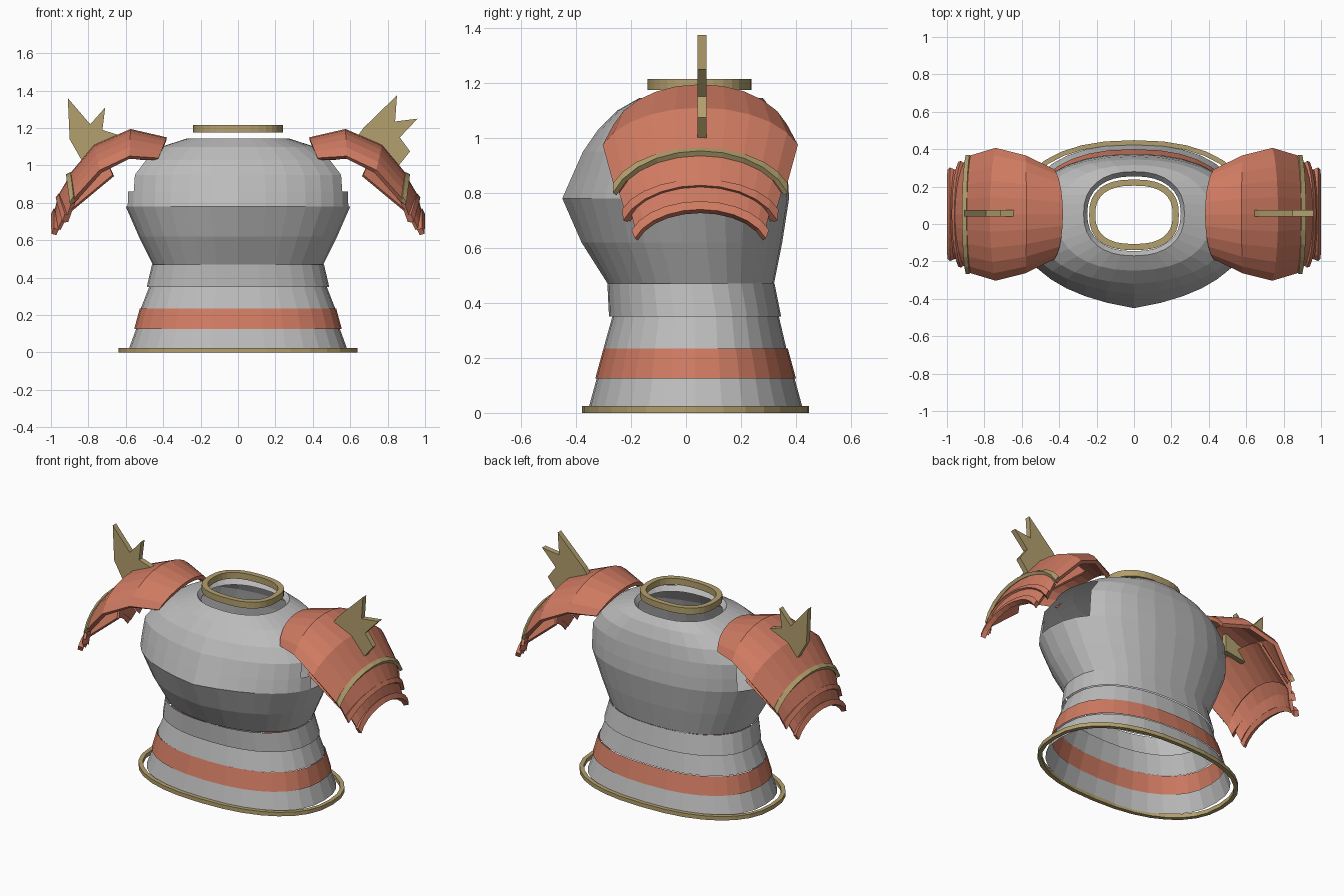
import bpy
import bmesh
from math import sin, cos, pi, radians

if "Cube" in bpy.data.objects:
    bpy.data.objects.remove(bpy.data.objects["Cube"])


def material(name, rgb):
    m = bpy.data.materials.new(name)
    m.use_nodes = True
    m.diffuse_color = (*rgb, 1)
    m.node_tree.nodes["Principled BSDF"].inputs["Base Color"].default_value = (*rgb, 1)
    return m


STEEL = material("steel grey", (0.5, 0.5, 0.5))
RED = material("terracotta red", (0.62, 0.195, 0.12))
GOLD = material("dull gold", (0.45, 0.35, 0.155))
SEGS = 32


def finish(name, bm, mat):
    bmesh.ops.recalc_face_normals(bm, faces=bm.faces)
    mesh = bpy.data.meshes.new(name)
    bm.to_mesh(mesh)
    bm.free()
    mesh.materials.append(mat)
    obj = bpy.data.objects.new(name, mesh)
    bpy.context.collection.objects.link(obj)
    return obj


def loft(rows, closed):
    """Join rows of points with quads."""
    bm = bmesh.new()
    grid = [[bm.verts.new(p) for p in row] for row in rows]
    n = len(rows[0])
    for a, b in zip(grid, grid[1:]):
        for i in range(n if closed else n - 1):
            j = (i + 1) % n
            bm.faces.new((a[i], a[j], b[j], b[i]))
    return bm


def ring(z, rx, front, back, keel=0.0, power=0.86):
    """Rounded horizontal section, with an optional ridge down the front."""
    cy, ry = (front + back) / 2, (back - front) / 2
    pts = []
    for i in range(SEGS):
        a = 2 * pi * i / SEGS
        c, s = cos(a), sin(a)
        x = rx * abs(c) ** power * (1 if c > 0 else -1)
        h = abs(s) ** power
        if s < 0:
            y = cy - (ry - keel) * h - keel * (1 - abs(x) / rx)
        else:
            y = cy + ry * h
        pts.append((x, y, z))
    return pts


def shell(name, rings, mat):
    return finish(name, loft([ring(*r) for r in rings], True), mat)


def trim(name, z0, z1, rx, front, back, t, power):
    """Flat hoop of rectangular section."""
    bm = loft([ring(z, rx - d, front + d, back - d, 0, power)
               for z, d in ((z0, 0), (z1, 0), (z1, t), (z0, t), (z0, 0))], True)
    bmesh.ops.remove_doubles(bm, verts=bm.verts, dist=1e-5)
    finish(name, bm, GOLD)


# Skirt and waist
shell("skirt_hem", [(0.015, 0.585, -0.355, 0.425), (0.125, 0.545, -0.325, 0.395)], STEEL)
shell("skirt_band", [(0.125, 0.555, -0.33, 0.4), (0.235, 0.525, -0.3, 0.37)], RED)
shell("skirt_upper", [(0.235, 0.52, -0.3, 0.365), (0.35, 0.475, -0.268, 0.338)], STEEL)
shell("waist", [(0.35, 0.488, -0.28, 0.346), (0.47, 0.46, -0.286, 0.322)], STEEL)

# Chest, with arm holes opened in its sides
chest = loft([ring(*r) for r in (
    (0.47, 0.455, -0.285, 0.32, 0.02),
    (0.62, 0.53, -0.38, 0.35, 0.06),
    (0.78, 0.6, -0.45, 0.375, 0.1),
    (0.86, 0.597, -0.415, 0.37, 0.08),
    (0.95, 0.59, -0.375, 0.36, 0.06),
    (1.03, 0.525, -0.32, 0.345, 0.03),
    (1.1, 0.41, -0.25, 0.315, 0.01),
    (1.145, 0.27, -0.17, 0.28),
    (1.115, 0.25, -0.145, 0.255))], True)
holes = [f for f in chest.faces
         if abs(f.calc_center_median().x) > 0.47
         and 0.8 < f.calc_center_median().z < 1.05
         and abs(f.calc_center_median().y - 0.03) < 0.16]
bmesh.ops.delete(chest, geom=holes, context="FACES")
finish("chest", chest, STEEL)

# Gold hoops at the neck and hem
trim("neck_trim", 1.175, 1.215, 0.24, -0.14, 0.238, 0.033, 0.8)
trim("hem_trim", 0, 0.025, 0.64, -0.378, 0.448, 0.025, 0.86)

MID_Y = 0.052


def arch(crown, edge, half, side, lift=0.0, n=10, spread=72):
    """Arched section from front edge over the crown to back edge."""
    pts = []
    for i in range(n + 1):
        a = radians(spread) * (2 * i / n - 1)
        f = (1 - cos(a)) / (1 - cos(radians(spread)))
        x = crown[0] + (edge[0] - crown[0]) * f + lift
        z = crown[1] + (edge[1] - crown[1]) * f
        pts.append((side * x, MID_Y + half * sin(a) / sin(radians(spread)), z))
    return pts


def plate(name, stations, side, thick, mat=RED):
    obj = finish(name, loft([arch(c, e, h, side) for c, e, h in stations], False), mat)
    # Point the surface outwards so the thickness grows inwards
    mesh = obj.data
    if sum(p.normal.x * side + p.normal.z for p in mesh.polygons) < 0:
        mesh.flip_normals()
    mod = obj.modifiers.new("thickness", "SOLIDIFY")
    mod.thickness = thick
    mod.offset = -1


# Shoulder armour: overlapping arched plates on each side
for side, label in ((1, "left"), (-1, "right")):
    plate(label + "_shoulder_cap", [
        ((0.38, 1.15), (0.425, 1.04), 0.24),
        ((0.575, 1.195), (0.58, 1.05), 0.315),
        ((0.77, 1.11), (0.74, 0.975), 0.355),
        ((0.9, 0.955), (0.89, 0.81), 0.31)], side, 0.025)
    plate(label + "_shoulder_liner", [
        ((0.73, 1.08), (0.67, 0.95), 0.31),
        ((0.89, 0.9), (0.905, 0.755), 0.28)], side, 0.015)
    plate(label + "_gold_strip", [
        ((0.895, 0.965), (0.88, 0.835), 0.318),
        ((0.92, 0.953), (0.9, 0.8), 0.318)], side, 0.02, GOLD)
    plate(label + "_middle_plate", [
        ((0.9, 0.945), (0.89, 0.8), 0.295),
        ((0.965, 0.835), (0.925, 0.7), 0.265)], side, 0.02)
    plate(label + "_plate_rim", [
        ((0.96, 0.85), (0.925, 0.74), 0.285),
        ((0.975, 0.828), (0.94, 0.7), 0.28)], side, 0.025)
    plate(label + "_lower_plate", [
        ((0.962, 0.835), (0.935, 0.72), 0.25),
        ((0.98, 0.765), (0.965, 0.66), 0.235)], side, 0.02)
    plate(label + "_lower_rim", [
        ((0.985, 0.77), (0.985, 0.665), 0.25),
        ((1.0, 0.74), (0.998, 0.635), 0.238)], side, 0.03)


def emblem(name, outline):
    bm = bmesh.new()
    face = bm.faces.new([bm.verts.new((x, 0.041, z)) for x, z in outline])
    out = bmesh.ops.extrude_face_region(bm, geom=[face])
    moved = [v for v in out["geom"] if isinstance(v, bmesh.types.BMVert)]
    bmesh.ops.translate(bm, verts=moved, vec=(0, 0.034, 0))
    finish(name, bm, GOLD)


# Upright jagged crests on the shoulders
emblem("left_crest", [(0.85, 1.375), (0.84, 1.235), (0.96, 1.25), (0.865, 1.15),
                      (0.92, 1.075), (0.86, 1.0), (0.72, 1.02), (0.635, 1.15), (0.67, 1.2)])
emblem("right_crest", [(-0.91, 1.36), (-0.79, 1.22), (-0.71, 1.31), (-0.725, 1.19),
                       (-0.63, 1.16), (-0.63, 1.03), (-0.82, 1.0), (-0.9, 1.14)])
